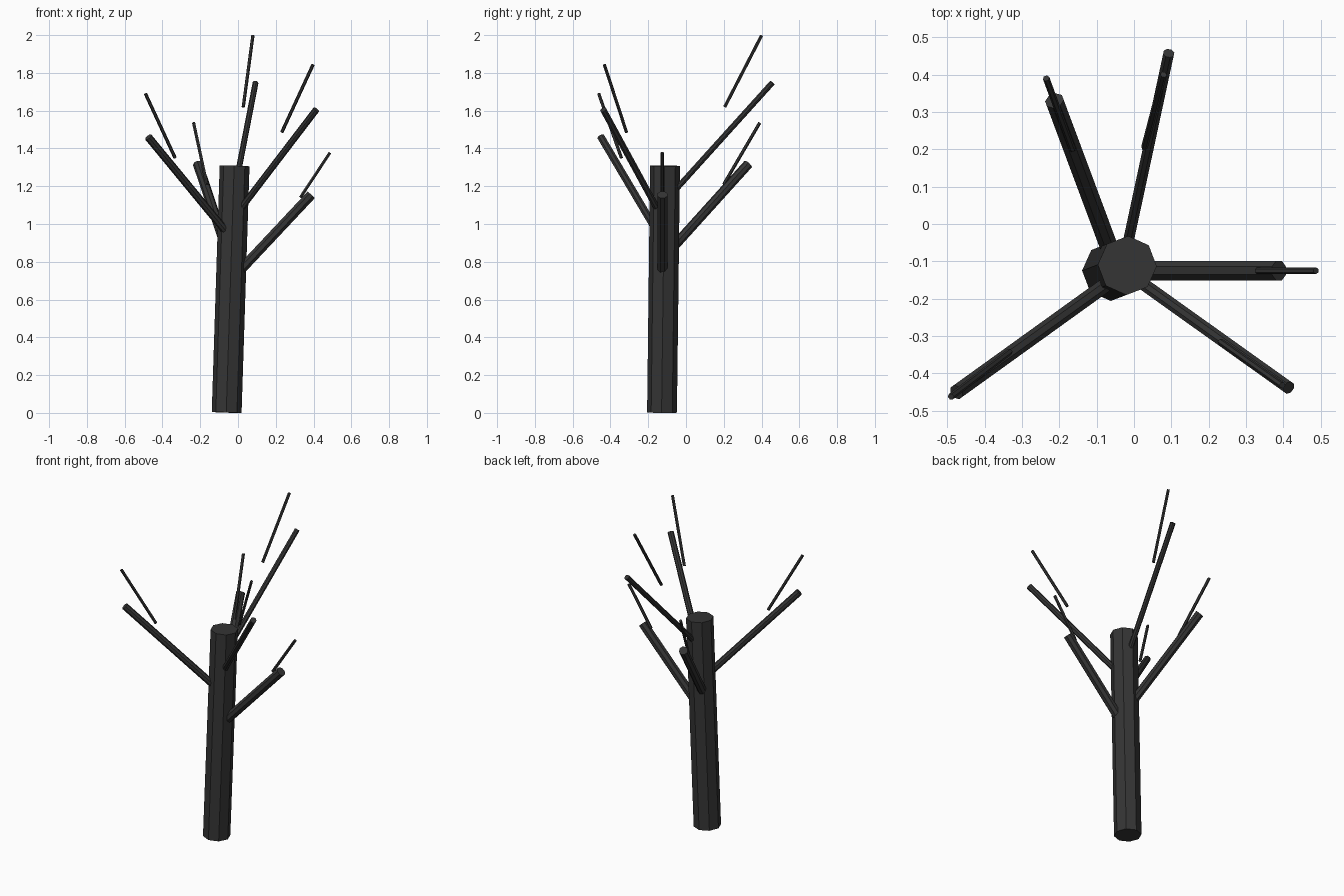
import bpy
import math
from mathutils import Vector, Matrix

if "Cube" in bpy.data.objects:
    bpy.data.objects.remove(bpy.data.objects["Cube"], do_unlink=True)

bark = bpy.data.materials.new("dark_bark")
bark.use_nodes = True
colour = (0.035, 0.035, 0.035, 1)
bark.diffuse_color = colour
bark.node_tree.nodes["Principled BSDF"].inputs["Base Color"].default_value = colour


def limb(name, start, end, radius, sides=8):
    """Flat-sided straight cylinder between two points."""
    a, b = Vector(start), Vector(end)
    axis = b - a
    bpy.ops.mesh.primitive_cylinder_add(vertices=sides, radius=radius, depth=axis.length)
    obj = bpy.context.object
    obj.name = name
    # Turn half a side so flats face the main directions
    obj.data.transform(Matrix.Rotation(math.pi / sides, 4, "Z"))
    obj.rotation_euler = axis.to_track_quat("Z", "Y").to_euler()
    obj.location = (a + b) / 2
    obj.data.materials.append(bark)


# Leaning trunk
limb("trunk", (-0.06, -0.127, 0.002), (-0.018, -0.111, 1.308), 0.079)

# Each bough: name, start, end, radius, then its twig's start and end
boughs = [
    ("left", (-0.03, -0.125, 0.71), (0.388, -0.125, 1.155), 0.028,
     (0.33, -0.125, 1.14), (0.487, -0.125, 1.378)),
    ("front_right", (-0.03, -0.13, 0.92), (-0.475, -0.45, 1.46), 0.021,
     (-0.333, -0.342, 1.35), (-0.49, -0.462, 1.69)),
    ("back_right", (-0.045, -0.12, 0.82), (-0.213, 0.33, 1.318), 0.026,
     (-0.165, 0.20, 1.21), (-0.235, 0.39, 1.535)),
    ("front_left", (-0.025, -0.125, 1.03), (0.414, -0.438, 1.605), 0.018,
     (0.232, -0.315, 1.486), (0.397, -0.432, 1.843)),
    ("back", (-0.03, -0.115, 1.115), (0.093, 0.457, 1.748), 0.0155,
     (0.028, 0.205, 1.62), (0.079, 0.40, 1.998)),
]
for name, start, end, radius, twig_start, twig_end in boughs:
    limb(name + "_branch", start, end, radius)
    limb(name + "_twig", twig_start, twig_end, 0.009, 6)
